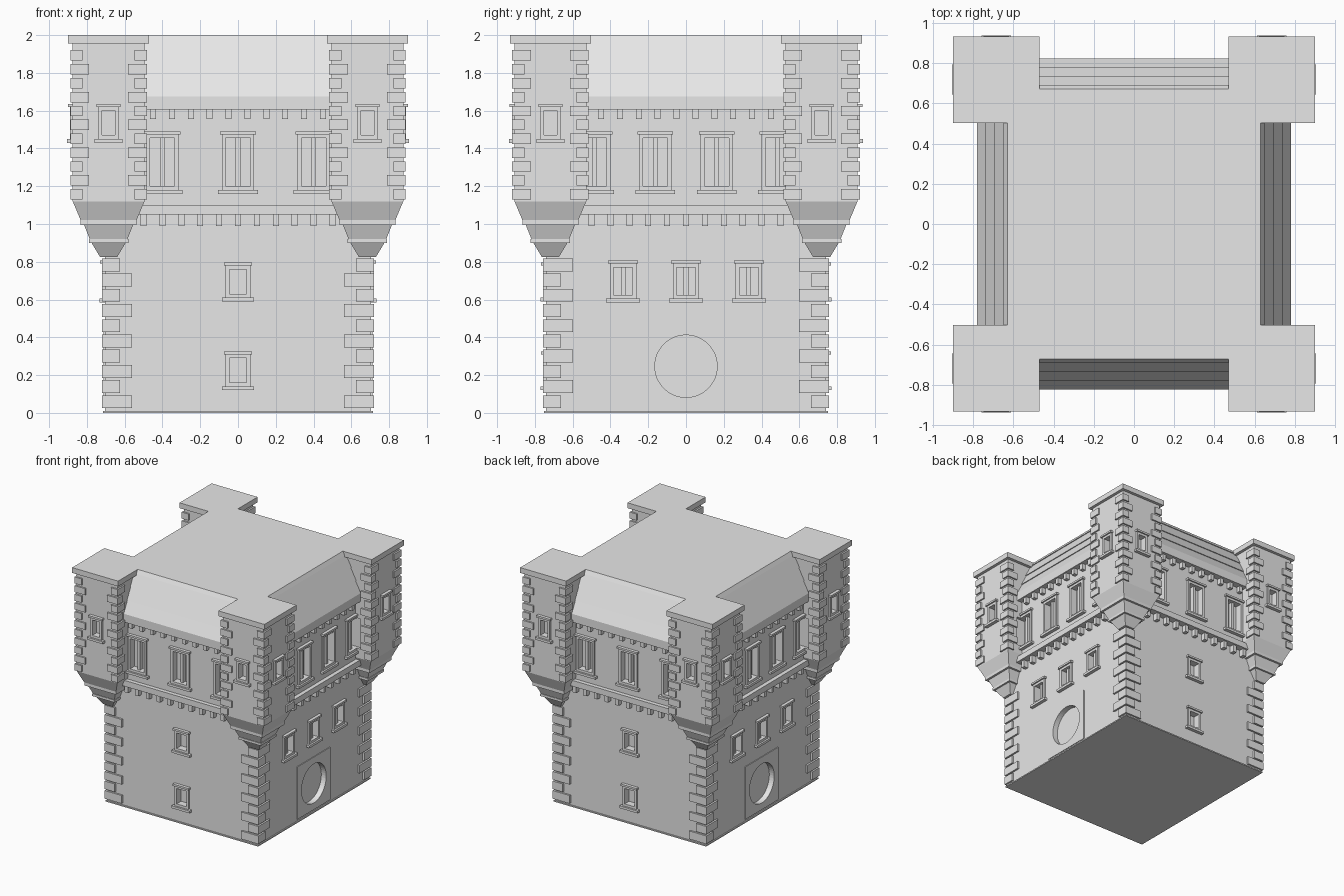
import bpy, bmesh, math
from mathutils import Matrix, Vector

cube = bpy.data.objects.get("Cube")
if cube:
    bpy.data.objects.remove(cube)

stone = bpy.data.materials.new("grey stone")
stone.use_nodes = True
COLOUR = (0.8, 0.8, 0.8, 1)
stone.diffuse_color = COLOUR
stone.node_tree.nodes["Principled BSDF"].inputs["Base Color"].default_value = COLOUR

SIDES = ("front", "right", "back", "left")
LOW = {"x": 0.705, "y": 0.742}      # lower wall half sizes
UP = {"x": 0.73, "y": 0.765}        # upper wall half sizes
TX, TY, TH = 0.685, 0.718, 0.19     # turret centre and half width
CORNERS = [(sx, sy) for sx in (-1, 1) for sy in (-1, 1)]


def axis(side):
    return "y" if side in ("front", "back") else "x"


def box(bm, lo, hi):
    lo, hi = Vector(lo), Vector(hi)
    mat = Matrix.Translation((lo + hi) / 2) @ Matrix.Diagonal((*[abs(v) for v in hi - lo], 1))
    bmesh.ops.create_cube(bm, size=1, matrix=mat)


def slab(bm, hx, hy, z0, z1, cx=0, cy=0):
    box(bm, (cx - hx, cy - hy, z0), (cx + hx, cy + hy, z1))


def turned(side):
    return Matrix.Rotation(math.pi / 2 * SIDES.index(side), 4, "Z")


def wall_box(bm, side, u, hw, d0, d1, z0, z1):
    """Box on one side: u along the wall, d outward from the centre."""
    m = turned(side)
    box(bm, m @ Vector((u - hw, -d0, z0)), m @ Vector((u + hw, -d1, z1)))


def loft(bm, profile, cx=0, cy=0):
    """Stack of rectangles given as (half x, half y, z), closed at both ends."""
    rings = []
    for hx, hy, z in profile:
        rings.append([bm.verts.new((cx + sx * hx, cy + sy * hy, z))
                      for sx, sy in ((-1, -1), (1, -1), (1, 1), (-1, 1))])
    bm.faces.new(rings[0][::-1])
    bm.faces.new(rings[-1])
    for a, b in zip(rings, rings[1:]):
        for i in range(4):
            j = (i + 1) % 4
            bm.faces.new((a[i], a[j], b[j], b[i]))


def finish(name, bm):
    bmesh.ops.recalc_face_normals(bm, faces=bm.faces)
    mesh = bpy.data.meshes.new(name)
    bm.to_mesh(mesh)
    bm.free()
    mesh.materials.append(stone)
    ob = bpy.data.objects.new(name, mesh)
    bpy.context.collection.objects.link(ob)
    return ob


def carve(ob, cutter):
    mod = ob.modifiers.new("openings", "BOOLEAN")
    mod.operation, mod.solver, mod.object = "DIFFERENCE", "EXACT", cutter
    graph = bpy.context.evaluated_depsgraph_get()
    mesh = bpy.data.meshes.new_from_object(ob.evaluated_get(graph))
    ob.modifiers.clear()
    ob.data = mesh


surrounds, holes, bars = bmesh.new(), bmesh.new(), bmesh.new()


def window(side, u, d, z0, z1, hw, mullion=False):
    """Recessed opening with jambs, lintel and sill; z0 and z1 bound the opening."""
    rim = 0.02
    out = d + 0.014
    back = d - 0.045
    wall_box(holes, side, u, hw, back, d + 0.05, z0, z1)
    for s in (-1, 1):
        wall_box(surrounds, side, u + s * (hw + rim / 2), rim / 2, d - 0.01, out, z0, z1)
    wall_box(surrounds, side, u, hw + rim, d - 0.01, out, z1, z1 + rim)
    wall_box(surrounds, side, u, hw + rim * 1.5, d - 0.01, out + 0.012, z1 + rim, z1 + rim * 1.8)
    wall_box(surrounds, side, u, hw + rim, d - 0.01, out, z0 - rim, z0)
    wall_box(surrounds, side, u, hw + rim * 2, d - 0.01, out + 0.015, z0 - rim * 2, z0 - rim)
    if mullion:
        wall_box(bars, side, u, 0.012, back - 0.005, d - 0.01, z0, z1)


# Windows on every side and on the outer turret faces
for side in SIDES:
    ax = axis(side)
    if ax == "y":
        for z in (0.16, 0.63):
            window(side, 0, LOW[ax], z, z + 0.13, 0.045)
        for u in (-0.4, 0, 0.4):
            window(side, u, UP[ax], 1.2, 1.455, 0.065, True)
    else:
        for u in (-0.333, 0, 0.333):
            window(side, u, LOW[ax], 0.625, 0.77, 0.05, True)
        for u in (-0.485, -0.163, 0.163, 0.485):
            window(side, u, UP[ax], 1.2, 1.455, 0.065, True)
    along, out = (TX, TY) if ax == "y" else (TY, TX)
    for s in (-1, 1):
        window(side, s * along, out + TH, 1.47, 1.6, 0.034)

# Round recesses in square panels on the two flanks
panels = bmesh.new()
for side in ("right", "left"):
    wall_box(panels, side, 0, 0.22, LOW["x"] - 0.06, LOW["x"] + 0.006, 0.025, 0.47)
    m = turned(side) @ Matrix.Translation((0, -LOW["x"], 0.247)) @ Matrix.Rotation(math.pi / 2, 4, "X")
    bmesh.ops.create_cone(holes, cap_ends=True, segments=48, radius1=0.165,
                          radius2=0.165, depth=0.08, matrix=m)
cutter = finish("opening_cutter", holes)
cutter.hide_render = True

# Walls
bm = bmesh.new()
slab(bm, LOW["x"], LOW["y"], 0, 1.06)
lower = finish("lower_walls", bm)
bm = bmesh.new()
slab(bm, UP["x"], UP["y"], 1.06, 1.64)
upper = finish("upper_walls", bm)
bm = bmesh.new()
for sx, sy in CORNERS:
    slab(bm, TH, TH, 1.12, 1.96, sx * TX, sy * TY)
turrets = finish("turret_walls", bm)
panel = finish("recess_panels", panels)
for ob in (lower, upper, turrets, panel):
    carve(ob, cutter)
bpy.data.objects.remove(cutter)
finish("window_surrounds", surrounds)
finish("window_mullions", bars)

# Base course, string course and eaves band
bm = bmesh.new()
slab(bm, 0.715, 0.752, 0, 0.01)
finish("base_course", bm)
bm = bmesh.new()
slab(bm, 0.765, 0.8, 1.05, 1.1)
finish("string_course", bm)
bm = bmesh.new()
slab(bm, 0.78, 0.822, 1.605, 1.675)
finish("eaves_band", bm)

# Small blocks under both courses
bm = bmesh.new()
for side in SIDES:
    ax = axis(side)
    for i in range(-5, 6):
        wall_box(bm, side, i * 0.1, 0.016, LOW[ax] - 0.01, LOW[ax] + 0.04, 0.99, 1.05)
    for i in range(-5, 5):
        wall_box(bm, side, (i + 0.5) * 0.1, 0.016, UP[ax] - 0.01, UP[ax] + 0.035, 1.555, 1.605)
finish("corbel_blocks", bm)

# Sloped roof in overlapping courses with a flat top
bm = bmesh.new()
levels = (1.675, 1.77, 1.868, 1.968, 2.0)
for z0, z1 in zip(levels, levels[1:]):
    run0, run1 = [(z - levels[0]) * 0.45 for z in (z0, z1)]
    lap = 0.008 if z1 < 2 else 0.004
    loft(bm, [(0.78 - run0, 0.822 - run0, z0), (0.78 - run1 - lap, 0.822 - run1 - lap, z1)])
finish("roof", bm)

# Turret corbels and caps
bm = bmesh.new()
caps = bmesh.new()
corbel = ((0.045, 0.825), (0.09, 0.9), (0.105, 0.9), (0.105, 0.92), (0.1, 0.92),
          (0.13, 0.995), (0.148, 0.995), (0.148, 1.02), (0.19, 1.12))
for sx, sy in CORNERS:
    loft(bm, [(h, h, z) for h, z in corbel], sx * TX, sy * TY)
    slab(caps, 0.215, 0.215, 1.955, 2.0, sx * TX, sy * TY)
finish("turret_corbels", bm)
finish("turret_caps", caps)


def quoins(bm, cx, cy, sx, sy, z0, pitch, height, rows, short, long):
    """Alternating corner stones; (cx, cy) is the outer corner."""
    for r in range(rows):
        wx, wy = (short, long) if (rows - 1 - r) % 2 == 0 else (long, short)
        z = z0 + r * pitch
        box(bm, (cx, cy, z), (cx - sx * wx, cy - sy * wy, z + height))


# Corner stones on the body and on the turrets
low_q, top_q = bmesh.new(), bmesh.new()
for sx, sy in CORNERS:
    quoins(low_q, sx * 0.72, sy * 0.757, sx, sy, 0.025, 0.0805, 0.068, 10, 0.095, 0.16)
    for ux, uy in CORNERS:
        quoins(top_q, sx * TX + ux * 0.203, sy * TY + uy * 0.203, ux, uy,
               1.13, 0.0735, 0.055, 11, 0.065, 0.1)
finish("body_corner_stones", low_q)
finish("turret_corner_stones", top_q)
